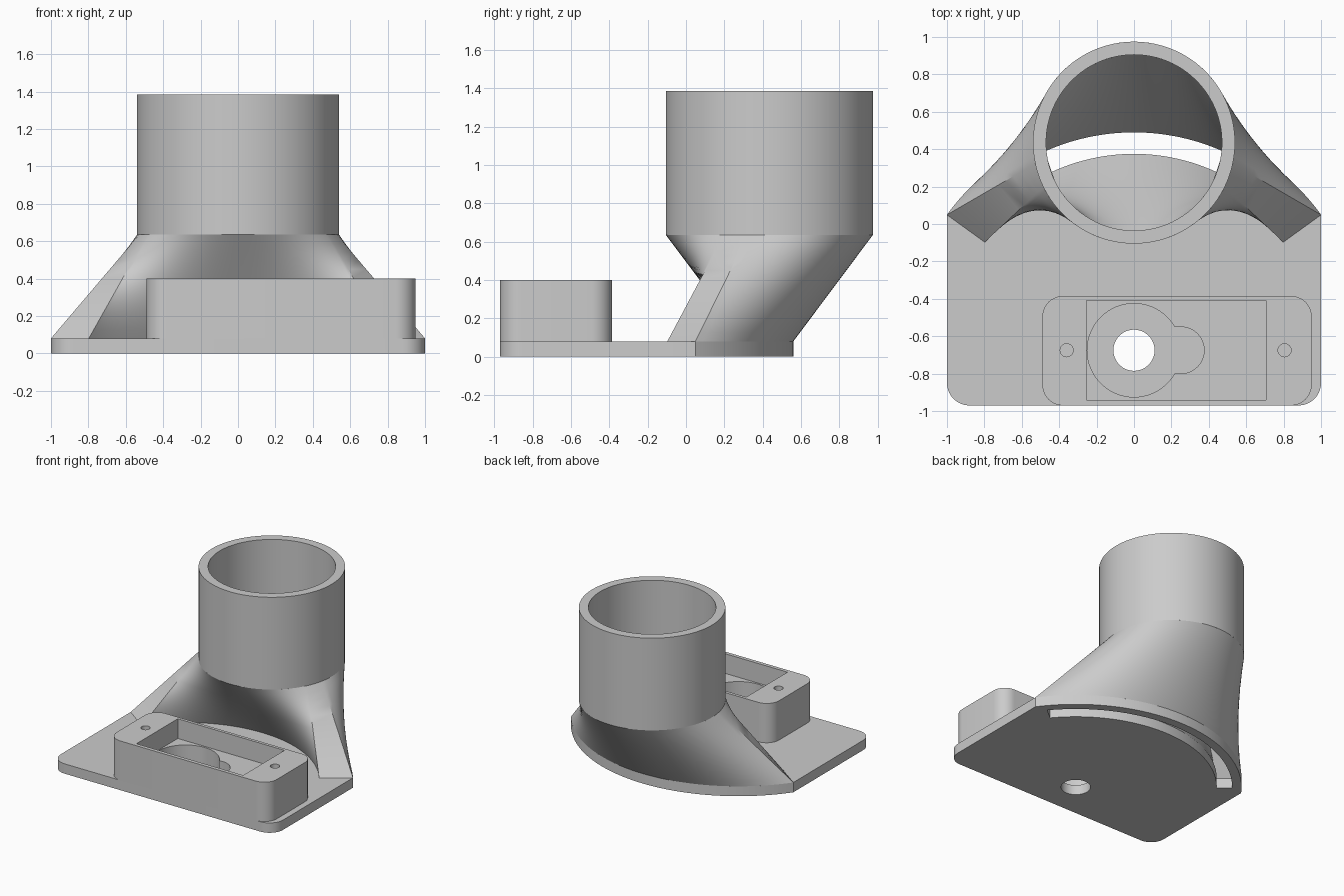
import bpy, bmesh
from math import sin, cos, pi, radians

cube = bpy.data.objects.get("Cube")
if cube:
    bpy.data.objects.remove(cube, do_unlink=True)

grey = bpy.data.materials.new("light grey plastic")
grey.use_nodes = True
grey.diffuse_color = (0.6, 0.6, 0.6, 1)
grey.node_tree.nodes["Principled BSDF"].inputs["Base Color"].default_value = (0.6, 0.6, 0.6, 1)

PIVOT_Y = -0.675      # centre of the servo axle and of the curved slot
TUBE_Y = 0.435        # centre of the tube
PLATE_TOP = 0.08
COLLAR_Z = 0.635
TOP_Z = 1.385
END = 35.9            # angle where the curved back edge starts


def make_object(name, bm):
    bmesh.ops.recalc_face_normals(bm, faces=bm.faces[:])
    mesh = bpy.data.meshes.new(name)
    bm.to_mesh(mesh)
    bm.free()
    mesh.materials.append(grey)
    obj = bpy.data.objects.new(name, mesh)
    bpy.context.collection.objects.link(obj)
    return obj


def arc(cx, cy, r, a0, a1, n):
    angles = [radians(a0 + (a1 - a0) * i / n) for i in range(n + 1)]
    return [(cx + r * cos(a), cy + r * sin(a)) for a in angles]


def circle(cx, cy, r, n=64):
    return arc(cx, cy, r, 0, 360, n)[:-1]


def rounded_rect(x0, x1, y0, y1, r):
    return (arc(x1 - r, y1 - r, r, 0, 90, 10) + arc(x0 + r, y1 - r, r, 90, 180, 10)
            + arc(x0 + r, y0 + r, r, 180, 270, 10) + arc(x1 - r, y0 + r, r, 270, 360, 10))


def prism(name, outline, z0, z1):
    bm = bmesh.new()
    base = bm.faces.new([bm.verts.new((x, y, z0)) for x, y in outline])
    side = bmesh.ops.extrude_face_region(bm, geom=[base])
    top = [v for v in side["geom"] if isinstance(v, bmesh.types.BMVert)]
    bmesh.ops.translate(bm, verts=top, vec=(0, 0, z1 - z0))
    return make_object(name, bm)


def cut(target, outline, z0, z1):
    cutter = prism("cutter", outline, z0, z1)
    cutter.hide_render = True
    mod = target.modifiers.new("cut", "BOOLEAN")
    mod.operation = "DIFFERENCE"
    mod.solver = "EXACT"
    mod.object = cutter
    bpy.context.view_layer.objects.active = target
    bpy.ops.object.modifier_apply(modifier=mod.name)
    bpy.data.objects.remove(cutter, do_unlink=True)


def skin(bm, loops):
    """Join successive closed loops of 3D points with quads."""
    rows = [[bm.verts.new(p) for p in loop] for loop in loops]
    for a, b in zip(rows, rows[1:]):
        for i in range(len(a)):
            j = (i + 1) % len(a)
            bm.faces.new((a[i], a[j], b[j], b[i]))


def slot_outline(r_in, r_out, inset, n=48):
    a0, a1 = END + inset, 180 - END - inset
    return (arc(0, PIVOT_Y, r_out, a0, a1, n)
            + arc(0, PIVOT_Y, r_in, a1, a0, n))


def duct_loops(r_in, r_out, inset, tube_r, levels=12):
    """Curved slot at the bottom blending straight into a circle at the top."""
    bottom = slot_outline(r_in, r_out, inset)
    top = (arc(0, TUBE_Y, tube_r, -12, 192, 48)
           + arc(0, TUBE_Y, tube_r, 206, 334, 48))
    loops = []
    for k in range(levels + 1):
        t = k / levels
        z = PLATE_TOP + (COLLAR_Z - PLATE_TOP) * t
        loops.append([(p[0] + (q[0] - p[0]) * t, p[1] + (q[1] - p[1]) * t, z)
                      for p, q in zip(bottom, top)])
    return loops


# Base plate: rounded front corners, curved back edge, slot and axle hole
corner = 0.12
plate_outline = (arc(0, PIVOT_Y, 1.235, END, 180 - END, 64)
                 + arc(-1 + corner, -0.97 + corner, corner, 180, 270, 10)
                 + arc(1 - corner, -0.97 + corner, corner, 270, 360, 10))
base_plate = prism("base_plate", plate_outline, 0, PLATE_TOP)
cut(base_plate, slot_outline(1.05, 1.165, 3.6), -0.1, 0.2)
cut(base_plate, circle(0, PIVOT_Y, 0.11), -0.1, 0.2)

# Servo housing: rectangular pocket, keyhole recess and two screw holes
housing = prism("servo_housing", rounded_rect(-0.49, 0.95, -0.97, -0.385, 0.11), PLATE_TOP, 0.4)
pocket = [(-0.255, -0.94), (0.705, -0.94), (0.705, -0.41), (-0.255, -0.41)]
cut(housing, pocket, 0.24, 0.6)
cut(housing, circle(0, PIVOT_Y, 0.25), 0, 0.5)
lobe = [(0, PIVOT_Y - 0.125)] + arc(0.25, PIVOT_Y, 0.125, -90, 90, 24) + [(0, PIVOT_Y + 0.125)]
cut(housing, lobe, 0, 0.5)
for x in (-0.36, 0.805):
    cut(housing, circle(x, PIVOT_Y, 0.035, 24), 0, 0.6)

# Transition duct: outer and inner skins joined at the top by a hidden rim
bm = bmesh.new()
outer = duct_loops(0.985, 1.235, 0, 0.54)
inner = duct_loops(1.05, 1.165, 3.6, 0.47)
skin(bm, outer + inner[::-1])
duct = make_object("transition_duct", bm)

# Round collar on top of the duct
bm = bmesh.new()
skin(bm, [[(x, y, z) for x, y in circle(0, TUBE_Y, r, 96)]
          for r, z in ((0.54, COLLAR_Z), (0.54, TOP_Z), (0.47, TOP_Z), (0.47, COLLAR_Z))])
collar = make_object("collar_tube", bm)

# Smooth shading with sharp edges kept
bpy.ops.object.select_all(action="DESELECT")
for obj in (base_plate, housing, duct, collar):
    obj.select_set(True)
    bpy.context.view_layer.objects.active = obj
bpy.ops.object.shade_smooth_by_angle(angle=radians(30))
